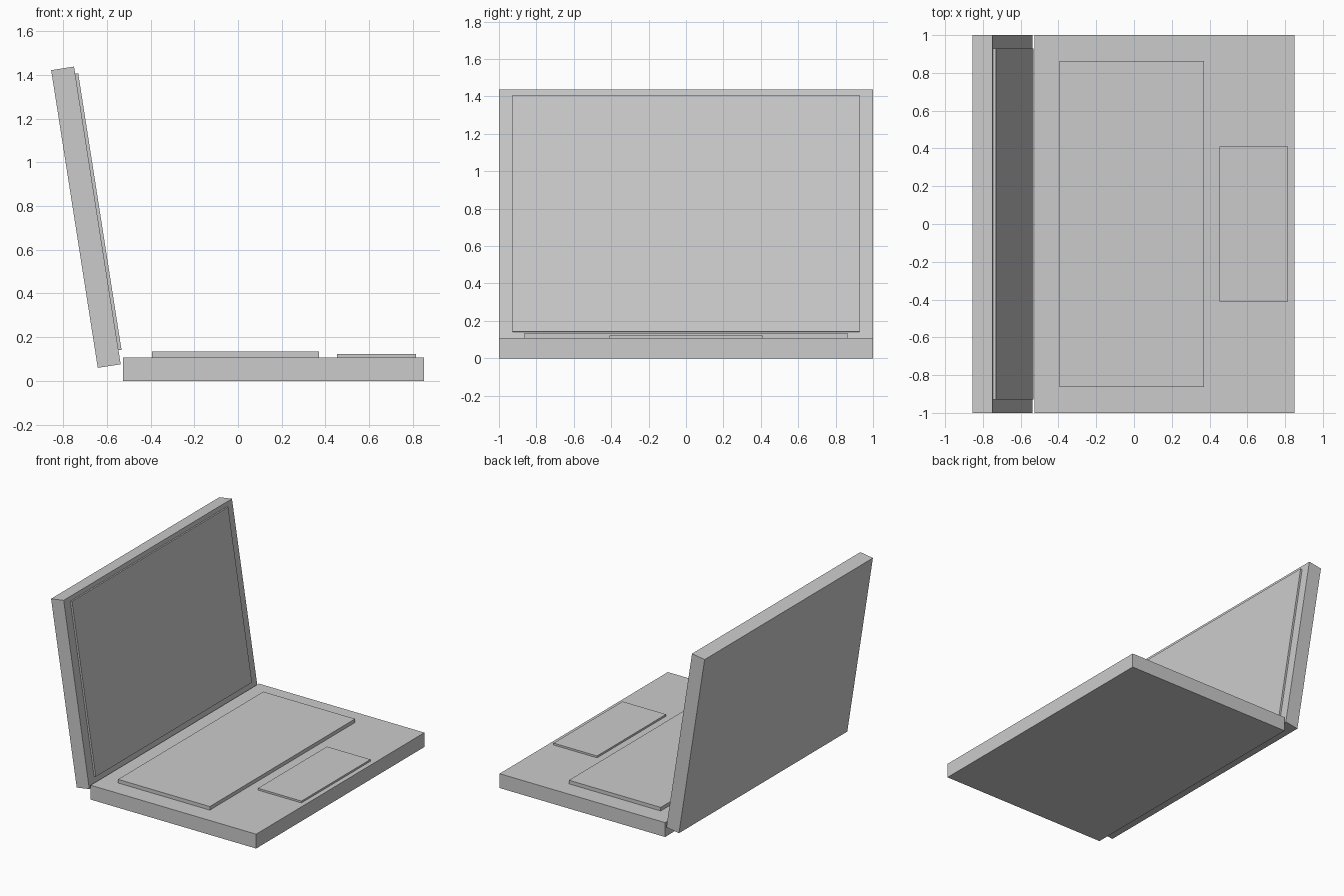
import bpy
import math
from mathutils import Matrix, Vector

if "Cube" in bpy.data.objects:
    bpy.data.objects.remove(bpy.data.objects["Cube"])


def box(name, x, y, z, matrix=Matrix.Identity(4)):
    """Box spanning the x and z ranges, symmetric in y, placed by a matrix."""
    bpy.ops.mesh.primitive_cube_add(size=1)
    ob = bpy.context.object
    ob.name = ob.data.name = name
    centre = Vector(((x[0] + x[1]) / 2, 0, (z[0] + z[1]) / 2))
    size = Matrix.Diagonal((x[1] - x[0], 2 * y, z[1] - z[0], 1))
    ob.data.transform(matrix @ Matrix.Translation(centre) @ size)
    return ob


# Lower body with raised keyboard and touchpad plates
box("base", (-0.526, 0.851), 1.0, (0, 0.108))
box("keyboard", (-0.394, 0.37), 0.863, (0.107, 0.135))
box("touchpad", (0.453, 0.815), 0.41, (0.107, 0.122))

# Lid leaning back, local origin at its lower front edge
lean = Matrix.Translation((-0.537, 0, 0.076)) @ Matrix.Rotation(math.radians(-8.9), 4, 'Y')
box("lid", (-0.106, 0), 1.0, (0, 1.379), lean)
box("screen", (-0.002, 0.014), 0.928, (0.065, 1.346), lean)
